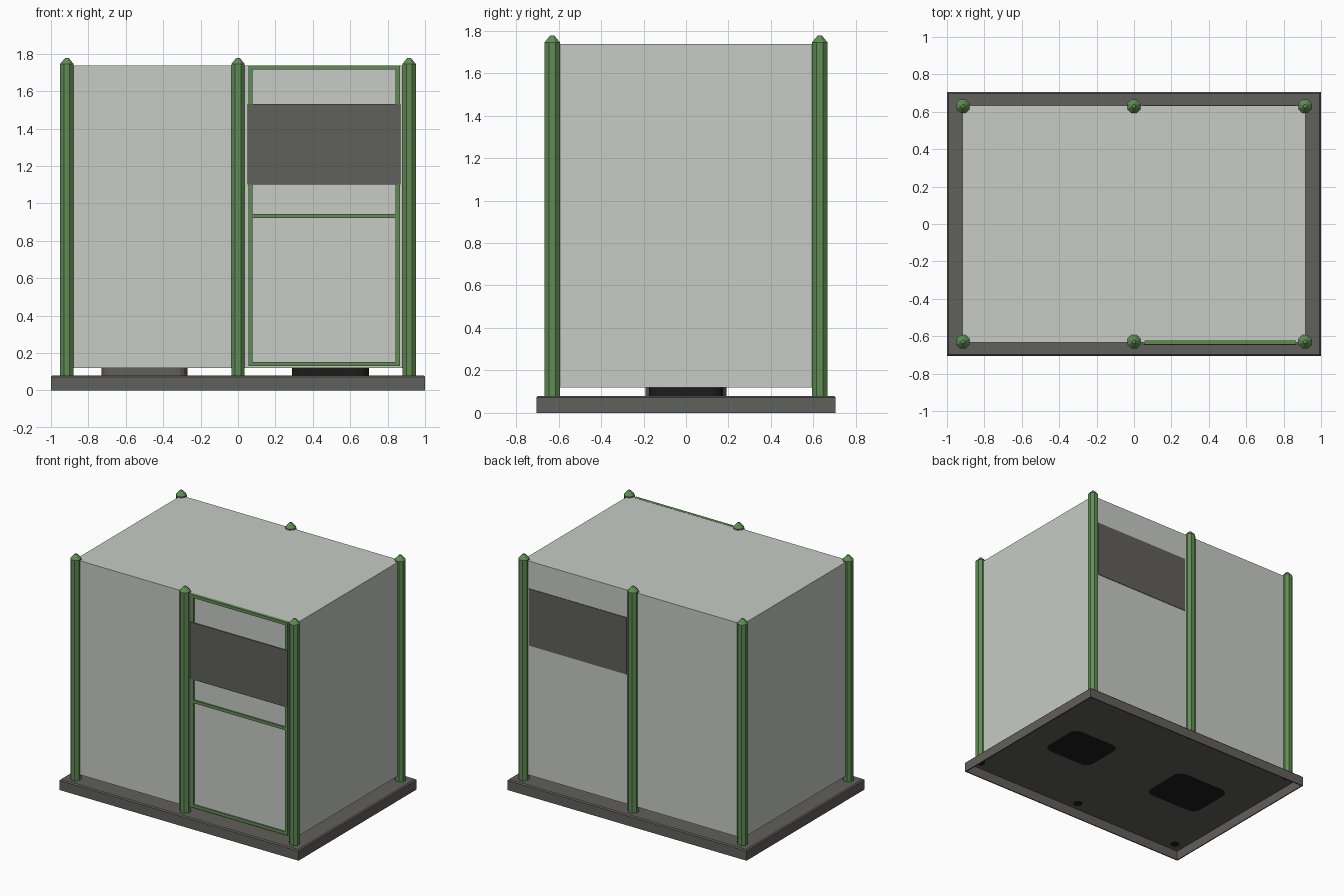
import bpy, bmesh, math

if "Cube" in bpy.data.objects:
    bpy.data.objects.remove(bpy.data.objects["Cube"])


def mat(name, rgb):
    m = bpy.data.materials.new(name)
    m.diffuse_color = (*rgb, 1)
    m.use_nodes = True
    m.node_tree.nodes["Principled BSDF"].inputs["Base Color"].default_value = m.diffuse_color
    return m


GREY = mat("dark_grey", (0.118, 0.115, 0.105))
PANEL = mat("pale_panel", (0.57, 0.60, 0.555))
GREEN = mat("frame_green", (0.118, 0.265, 0.088))
BLACK = mat("black", (0.012, 0.012, 0.012))


def finish(name, bm, m):
    bmesh.ops.recalc_face_normals(bm, faces=bm.faces)
    me = bpy.data.meshes.new(name)
    bm.to_mesh(me)
    bm.free()
    me.materials.append(m)
    ob = bpy.data.objects.new(name, me)
    bpy.context.collection.objects.link(ob)
    return ob


def box(name, x0, x1, y0, y1, z0, z1, m, round_corners=0):
    bm = bmesh.new()
    bmesh.ops.create_cube(bm, size=1)
    for v in bm.verts:
        v.co = (x1 if v.co.x > 0 else x0, y1 if v.co.y > 0 else y0, z1 if v.co.z > 0 else z0)
    if round_corners:
        edges = [e for e in bm.edges if abs(e.verts[0].co.z - e.verts[1].co.z) > 1e-4]
        bmesh.ops.bevel(bm, geom=edges, offset=round_corners, segments=4, profile=0.5, affect='EDGES')
    return finish(name, bm, m)


# Base tray: loft of rectangles, hollow underneath, chamfered top edge
bm = bmesh.new()
rings = []
for inset, z in ((0.008, 0.072), (0.008, 0), (0, 0), (0, 0.072), (0.008, 0.08)):
    hx, hy = 1 - inset, 0.705 - inset
    rings.append([bm.verts.new((sx * hx, sy * hy, z)) for sx, sy in ((-1, -1), (1, -1), (1, 1), (-1, 1))])
for a, b in zip(rings, rings[1:]):
    for i in range(4):
        bm.faces.new((a[i], a[(i + 1) % 4], b[(i + 1) % 4], b[i]))
bm.faces.new(rings[0])
bm.faces.new(rings[-1])
finish("base_tray", bm, GREY)

# Posts with pointed caps, and the dark sockets under the floor
for row, y in (("front", -0.63), ("back", 0.63)):
    for side, x in (("left", -0.915), ("middle", 0), ("right", 0.915)):
        bm = bmesh.new()
        prof = []
        n = 8
        for r, z in ((0.039, 0.075), (0.039, 1.745), (0.010, 1.778)):
            prof.append([bm.verts.new((x + r * math.cos((i + .5) * math.tau / n),
                                       y + r * math.sin((i + .5) * math.tau / n), z)) for i in range(n)])
        for a, b in zip(prof, prof[1:]):
            for i in range(n):
                bm.faces.new((a[i], a[(i + 1) % n], b[(i + 1) % n], b[i]))
        bm.faces.new(prof[0])
        bm.faces.new(prof[-1])
        finish(f"{row}_{side}_post", bm, GREEN)
        bm = bmesh.new()
        bmesh.ops.create_cone(bm, cap_ends=True, segments=16, radius1=0.032, radius2=0.032, depth=0.004)
        bmesh.ops.translate(bm, verts=bm.verts, vec=(x, y, 0.0705))
        finish(f"{row}_{side}_socket", bm, BLACK)

# Thin wall panels and roof
Z0, Z1 = 0.12, 1.735
for side, x in (("left", -0.915), ("right", 0.915)):
    box(f"{side}_wall", x - 0.003, x + 0.003, -0.63, 0.63, Z0, Z1, PANEL)
for side, y in (("front", -0.63), ("back", 0.63)):
    box(f"{side}_left_wall", -0.915, 0, y - 0.003, y + 0.003, Z0, Z1, PANEL)
    box(f"{side}_right_wall", 0, 0.915, y - 0.003, y + 0.003, Z0, Z1, PANEL)
box("roof", -0.918, 0.918, -0.633, 0.633, 1.731, 1.737, PANEL)

# Door frame and crossbar
for name, x0, x1, z0, z1 in (("door_left_stile", 0.055, 0.078, 0.13, 1.738),
                             ("door_right_stile", 0.842, 0.865, 0.13, 1.738),
                             ("door_bottom_rail", 0.055, 0.865, 0.13, 0.153),
                             ("door_middle_rail", 0.055, 0.865, 0.921, 0.944),
                             ("door_top_rail", 0.055, 0.865, 1.715, 1.738)):
    box(name, x0, x1, -0.643, -0.62, z0, z1, GREEN)

# Dark bands on the door and the back wall
box("door_band", 0.052, 0.868, -0.648, -0.641, 1.10, 1.53, GREY)
box("back_band", 0.052, 0.868, 0.631, 0.637, 1.10, 1.53, GREY)

# Pedestals inside, and their dark undersides
box("left_pedestal", -0.73, -0.27, -0.19, 0.19, 0.075, 0.2, GREY, 0.06)
box("left_pedestal_underside", -0.73, -0.27, -0.19, 0.19, 0.0685, 0.074, BLACK, 0.06)
box("right_pedestal", 0.29, 0.70, -0.175, 0.175, 0.0685, 0.2, BLACK, 0.06)
